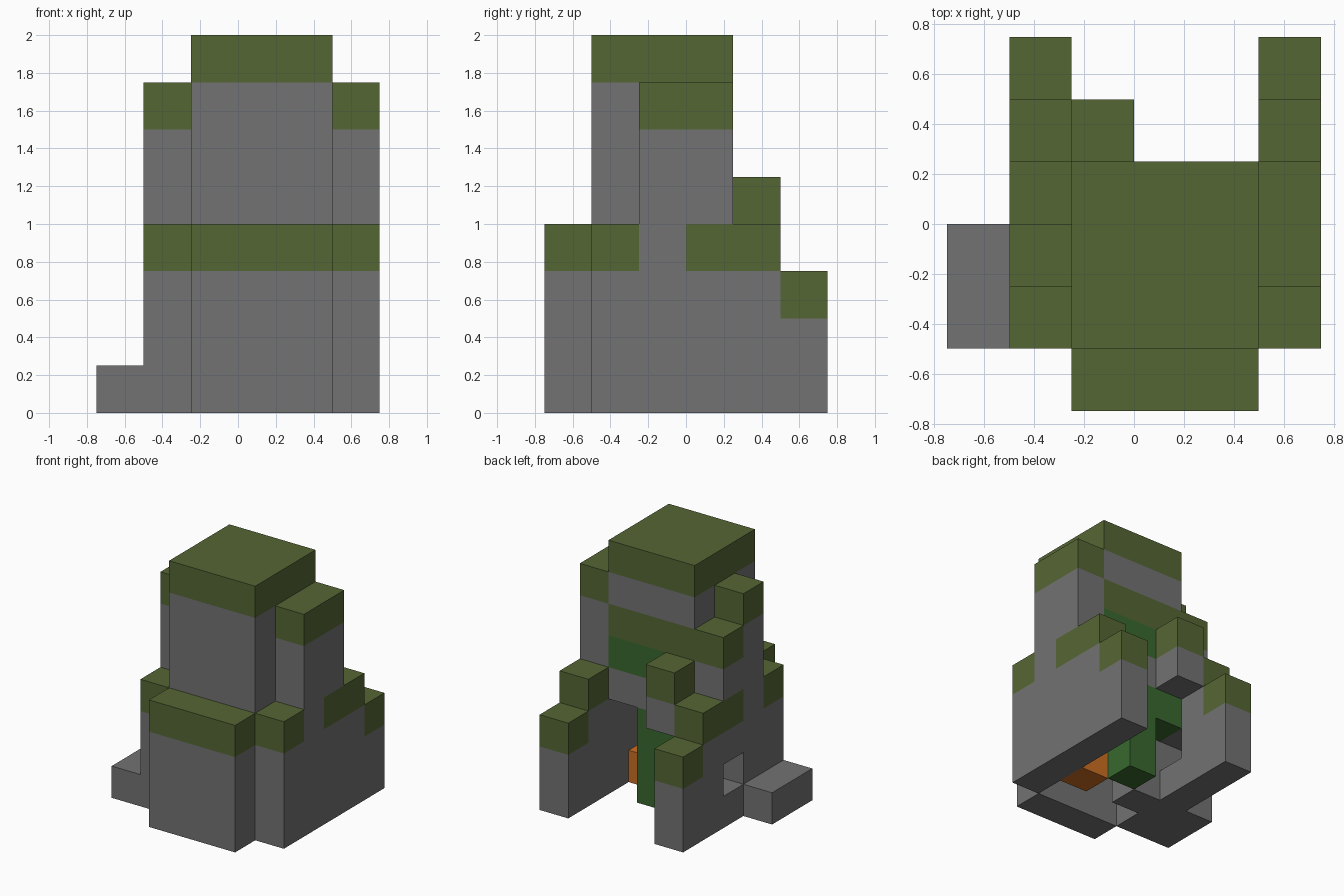
import bpy, bmesh
from mathutils import Vector

cube = bpy.data.objects.get("Cube")
if cube:
    bpy.data.objects.remove(cube, do_unlink=True)

UNIT = 0.25
ORIGIN = Vector((-0.75, -0.75, 0))


def material(name, rgb):
    mat = bpy.data.materials.new(name)
    mat.use_nodes = True
    mat.diffuse_color = (*rgb, 1)
    mat.node_tree.nodes["Principled BSDF"].inputs["Base Color"].default_value = (*rgb, 1)
    return mat


stone = material("stone grey", (0.17, 0.17, 0.17))
moss = material("moss green", (0.091, 0.133, 0.035))
leaf = material("leaf green", (0.04, 0.14, 0.027))
orange = material("orange", (0.6, 0.156, 0.015))

cells = {}   # grid cell -> part name
parts = {}   # part name -> material


def block(part, mat, x, y, z):
    """Fill a box of grid cells; later blocks replace earlier ones."""
    parts[part] = mat
    for i in range(*x):
        for j in range(*y):
            for k in range(*z):
                cells[i, j, k] = part


# Side walls, stepping down to the back, with mossy tops
for side, i in (("right", 1), ("left", 5)):
    x = (i, i + 1)
    block(side + "_wall", stone, x, (1, 6), (0, 3))
    block(side + "_wall", stone, x, (2, 4), (3, 6))
    block(side + "_wall_moss", moss, x, (1, 2), (3, 4))
    block(side + "_wall_moss", moss, x, (3, 5), (3, 4))
    block(side + "_wall_moss", moss, x, (5, 6), (2, 3))
    block(side + "_wall_moss", moss, x, (2, 3), (6, 7))
block("right_wall_moss", moss, (1, 2), (3, 4), (5, 6))
block("left_wall_moss", moss, (5, 6), (3, 4), (6, 7))

# Central tower and its roof
block("tower", stone, (2, 5), (1, 4), (3, 7))
block("roof_moss", moss, (2, 5), (1, 4), (7, 8))
block("back_ledge_moss", moss, (2, 5), (3, 4), (5, 6))
block("back_leaf_band", leaf, (2, 5), (3, 4), (4, 5))

# Front buttress
block("front_buttress", stone, (2, 5), (0, 1), (0, 3))
block("front_buttress_moss", moss, (2, 5), (0, 1), (3, 4))

# Overhanging block at the back
block("back_overhang", stone, (2, 3), (4, 5), (3, 4))
block("back_overhang_moss", moss, (2, 3), (4, 5), (4, 5))

# Inside the hollow base
block("inner_pillar", stone, (2, 3), (2, 3), (0, 3))
block("hanging_vine", leaf, (3, 4), (3, 4), (0, 3))
block("hanging_vine", leaf, (2, 3), (3, 4), (2, 3))
block("glowing_block", orange, (4, 5), (2, 3), (0, 1))

# Low side step and the window through the right wall
block("side_step", stone, (0, 1), (1, 3), (0, 1))
del cells[1, 3, 1]


def build(part, mat):
    """Make one mesh from the exposed cell sides of a part."""
    bm = bmesh.new()
    for cell in [c for c, p in cells.items() if p == part]:
        centre = Vector(cell) + Vector((0.5, 0.5, 0.5))
        for axis in range(3):
            for sign in (-1, 1):
                n = Vector((0, 0, 0))
                n[axis] = sign
                if tuple(int(v) for v in Vector(cell) + n) in cells:
                    continue
                u = Vector((n.y, n.z, n.x))
                v = n.cross(u)
                corners = [n + u + v, n - u + v, n - u - v, n + u - v]
                bm.faces.new([bm.verts.new(ORIGIN + (centre + c * 0.5) * UNIT)
                              for c in corners])
    bmesh.ops.remove_doubles(bm, verts=bm.verts, dist=0.001)
    bmesh.ops.dissolve_limit(bm, angle_limit=0.02, verts=bm.verts, edges=bm.edges)
    mesh = bpy.data.meshes.new(part)
    bm.to_mesh(mesh)
    bm.free()
    mesh.materials.append(mat)
    bpy.context.collection.objects.link(bpy.data.objects.new(part, mesh))


for part, mat in parts.items():
    build(part, mat)
